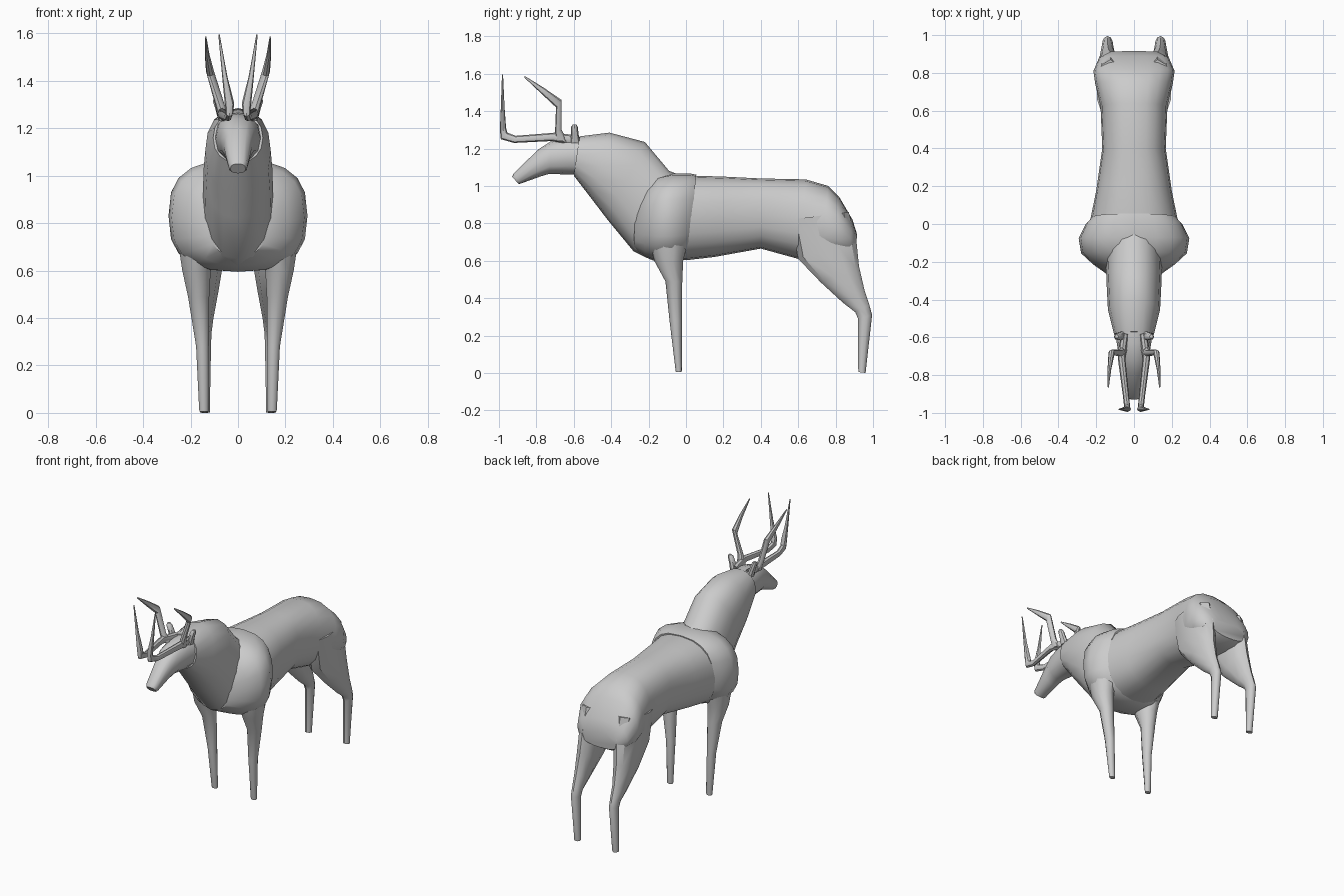
import bpy, bmesh, math

grey = bpy.data.materials.new("grey_hide")
grey.diffuse_color = (0.6, 0.6, 0.6, 1)


def loft(name, rings, sides=16, mirror=False, angle=40):
    """Skin rings of (y1, z1, y2, z2, x centre, half width, roundness).
    Each ring spans the side-view chord from point 1 to point 2."""
    bm = bmesh.new()
    loops = []
    for y1, z1, y2, z2, cx, hw, p in rings:
        loop = []
        for i in range(sides):
            a = 2 * math.pi * i / sides
            c, s = math.cos(a), math.sin(a)
            u = math.copysign(abs(c) ** (2 / p), c)
            v = math.copysign(abs(s) ** (2 / p), s)
            loop.append(bm.verts.new((cx + hw * v,
                                      (y1 + y2) / 2 + u * (y1 - y2) / 2,
                                      (z1 + z2) / 2 + u * (z1 - z2) / 2)))
        loops.append(loop)
    for a, b in zip(loops, loops[1:]):
        for i in range(sides):
            j = (i + 1) % sides
            bm.faces.new((a[i], a[j], b[j], b[i]))
    bm.faces.new(loops[0])
    bm.faces.new(loops[-1])
    bmesh.ops.recalc_face_normals(bm, faces=bm.faces)
    mesh = bpy.data.meshes.new(name)
    bm.to_mesh(mesh)
    bm.free()
    mesh.materials.append(grey)
    obj = bpy.data.objects.new(name, mesh)
    bpy.context.collection.objects.link(obj)
    if mirror:
        obj.modifiers.new("Mirror", "MIRROR")
    bpy.ops.object.select_all(action='DESELECT')
    obj.select_set(True)
    bpy.context.view_layer.objects.active = obj
    bpy.ops.object.shade_smooth_by_angle(angle=math.radians(angle))
    return obj


# Barrel and rump, from tail to shoulder
loft("torso", [
    (0.915, 0.74, 0.905, 0.64, 0, 0.13, 2.4),
    (0.89, 0.82, 0.87, 0.62, 0, 0.185, 2.4),
    (0.82, 0.94, 0.80, 0.61, 0, 0.215, 2.4),
    (0.76, 1.00, 0.72, 0.61, 0, 0.205, 2.4),
    (0.64, 1.035, 0.60, 0.61, 0, 0.177, 2.4),
    (0.40, 1.04, 0.40, 0.665, 0, 0.168, 2.4),
    (0.20, 1.05, 0.15, 0.62, 0, 0.20, 2.4),
    (0.04, 1.055, 0.02, 0.605, 0, 0.23, 2.4),
    (-0.06, 1.05, -0.06, 0.60, 0, 0.24, 2.4)], sides=20)

# Broad shoulders and chest
loft("shoulders", [
    (0.055, 1.06, 0.01, 0.62, 0, 0.225, 2.6),
    (0.02, 1.067, -0.02, 0.60, 0, 0.255, 2.7),
    (-0.07, 1.067, -0.08, 0.595, 0, 0.293, 2.7),
    (-0.15, 1.05, -0.16, 0.595, 0, 0.28, 2.6),
    (-0.21, 1.00, -0.22, 0.62, 0, 0.215, 2.4),
    (-0.27, 0.92, -0.28, 0.66, 0, 0.13, 2.2)], sides=20)

# Thick neck
loft("neck", [
    (0.02, 1.04, -0.22, 0.62, 0, 0.15, 2.3),
    (-0.09, 1.08, -0.28, 0.65, 0, 0.15, 2.3),
    (-0.22, 1.235, -0.42, 0.82, 0, 0.145, 2.2),
    (-0.41, 1.285, -0.50, 0.925, 0, 0.138, 2.2),
    (-0.57, 1.265, -0.60, 1.055, 0, 0.105, 2.2)])

# Head tapering to the muzzle
loft("head", [
    (-0.52, 1.26, -0.56, 1.06, 0, 0.10, 2.3),
    (-0.63, 1.262, -0.62, 1.06, 0, 0.092, 2.3),
    (-0.72, 1.24, -0.73, 1.065, 0, 0.076, 2.3),
    (-0.79, 1.195, -0.78, 1.05, 0, 0.060, 2.4),
    (-0.92, 1.068, -0.885, 1.012, 0, 0.040, 2.6),
    (-0.93, 1.05, -0.895, 1.01, 0, 0.032, 2.6)], sides=12)

# Legs, from top to hoof
loft("front_legs", [
    (-0.20, 0.74, 0.02, 0.74, 0.175, 0.085, 2),
    (-0.17, 0.60, -0.015, 0.60, 0.175, 0.063, 2),
    (-0.11, 0.49, -0.02, 0.49, 0.166, 0.047, 2),
    (-0.088, 0.28, -0.022, 0.28, 0.15, 0.028, 2),
    (-0.056, 0.015, -0.022, 0.015, 0.144, 0.021, 2),
    (-0.054, 0.005, -0.024, 0.005, 0.144, 0.019, 2)], sides=10, mirror=True)
loft("hind_legs", [
    (0.56, 0.82, 0.87, 0.86, 0.125, 0.075, 2.2),
    (0.60, 0.61, 0.91, 0.72, 0.125, 0.068, 2.2),
    (0.72, 0.485, 0.925, 0.57, 0.135, 0.055, 2.2),
    (0.84, 0.375, 0.955, 0.44, 0.14, 0.038, 2),
    (0.905, 0.325, 0.98, 0.365, 0.14, 0.030, 2),
    (0.92, 0.29, 0.995, 0.31, 0.14, 0.028, 2),
    (0.921, 0.005, 0.96, 0.0, 0.14, 0.022, 2)], sides=10, mirror=True)

# Main antler beams sweeping forward, then up
loft("antler_beams", [
    (-0.58, 1.27, -0.60, 1.22, 0.05, 0.020, 2),
    (-0.70, 1.285, -0.72, 1.24, 0.066, 0.020, 2),
    (-0.91, 1.268, -0.92, 1.23, 0.042, 0.016, 2),
    (-0.955, 1.285, -0.99, 1.25, 0.036, 0.016, 2),
    (-0.962, 1.31, -0.995, 1.30, 0.036, 0.020, 2),
    (-0.97, 1.42, -0.99, 1.42, 0.056, 0.011, 2),
    (-0.978, 1.595, -0.984, 1.595, 0.080, 0.003, 2)], sides=8, mirror=True)

# Rear antler tines
loft("antler_tines", [
    (-0.635, 1.24, -0.70, 1.24, 0.06, 0.024, 2),
    (-0.665, 1.30, -0.70, 1.29, 0.075, 0.020, 2),
    (-0.665, 1.46, -0.695, 1.42, 0.118, 0.017, 2),
    (-0.76, 1.525, -0.775, 1.495, 0.130, 0.010, 2),
    (-0.862, 1.588, -0.865, 1.58, 0.136, 0.003, 2)], sides=8, mirror=True)

# Small upright ears
loft("ears", [
    (-0.565, 1.23, -0.62, 1.23, 0.060, 0.022, 2),
    (-0.575, 1.28, -0.615, 1.28, 0.075, 0.020, 2),
    (-0.578, 1.315, -0.615, 1.315, 0.088, 0.018, 2),
    (-0.585, 1.328, -0.605, 1.328, 0.092, 0.010, 2)], sides=8, mirror=True)
